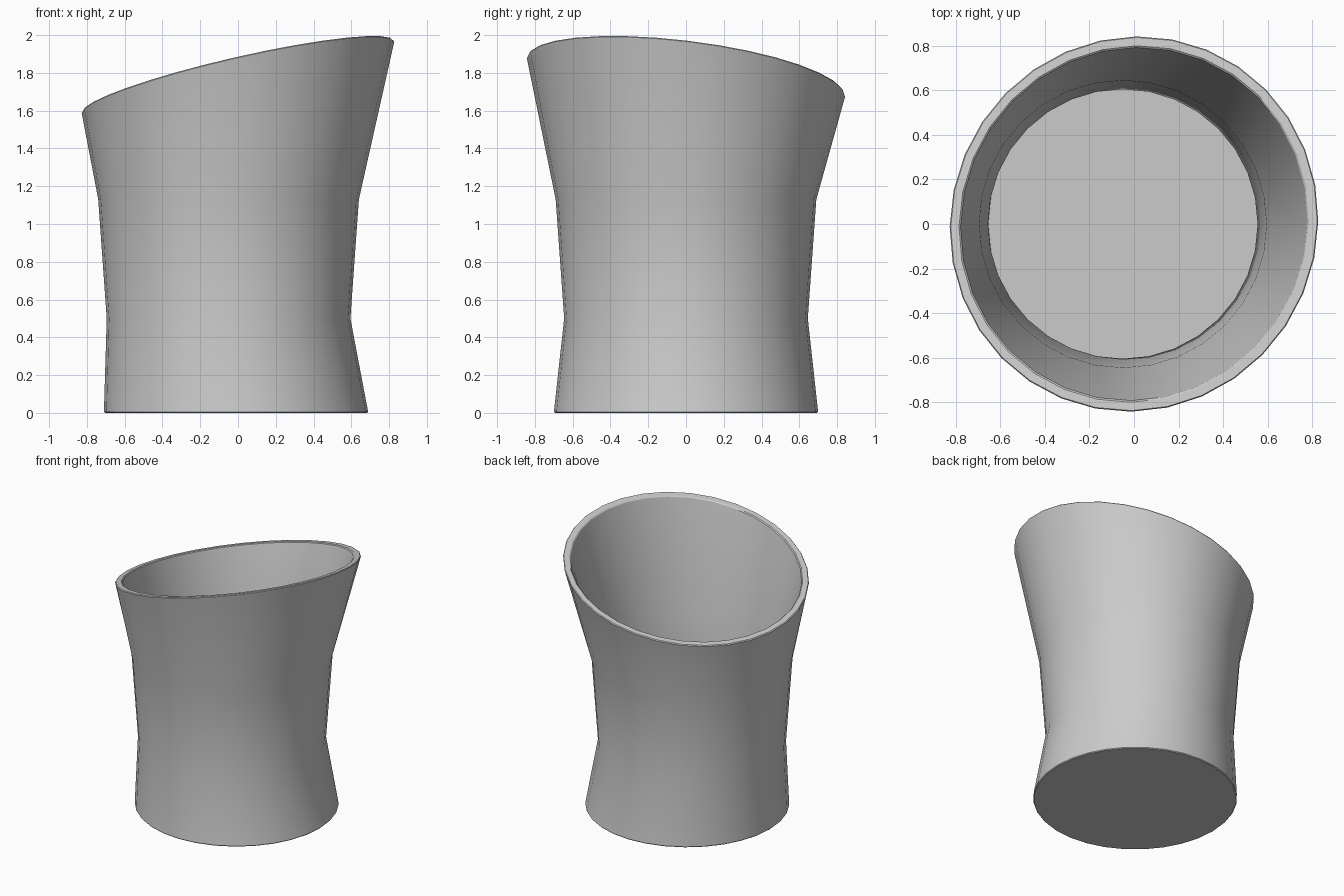
import bpy, bmesh, math
from mathutils import Vector, Matrix

if "Cube" in bpy.data.objects:
    bpy.data.objects.remove(bpy.data.objects["Cube"])

SIDES = 32
bm = bmesh.new()

# The mouth of the cup is a circle tilted up toward +x and -y
tilt = Vector((0, 0, 1)).rotation_difference(Vector((-0.23, 0.124, 1))).to_matrix()
flat = Matrix.Identity(3)


def ring(radius, x, z, rot=flat):
    verts = []
    for i in range(SIDES):
        a = math.tau * i / SIDES
        p = rot @ Vector((radius * math.cos(a), radius * math.sin(a), 0))
        verts.append(bm.verts.new(p + Vector((x, 0, z))))
    return verts


# Outer wall from the base up, over the rim, and down the inside to the floor
rings = [
    ring(0.70, -0.01, 0.0),
    ring(0.645, -0.05, 0.50),
    ring(0.69, -0.05, 1.13),
    ring(0.85, 0.0, 1.782, tilt),
    ring(0.80, 0.0, 1.782, tilt),
    ring(0.645, -0.05, 1.13),
    ring(0.605, -0.05, 0.51),
    ring(0.65, -0.01, 0.05),
]
for low, high in zip(rings, rings[1:]):
    for i in range(SIDES):
        j = (i + 1) % SIDES
        bm.faces.new((low[i], low[j], high[j], high[i]))
bm.faces.new(rings[0])
bm.faces.new(rings[-1])
bmesh.ops.recalc_face_normals(bm, faces=bm.faces)

mesh = bpy.data.meshes.new("slanted_cup")
bm.to_mesh(mesh)
bm.free()
cup = bpy.data.objects.new("slanted_cup", mesh)
bpy.context.collection.objects.link(cup)

# Smooth walls with crisp, slightly bevelled rim and base edges
bpy.context.view_layer.objects.active = cup
cup.select_set(True)
bevel = cup.modifiers.new("edge_bevel", 'BEVEL')
bevel.width = 0.006
bevel.segments = 1
bevel.limit_method = 'ANGLE'
bevel.angle_limit = math.radians(50)
bpy.ops.object.modifier_apply(modifier=bevel.name)
bpy.ops.object.shade_smooth_by_angle(angle=math.radians(30))
